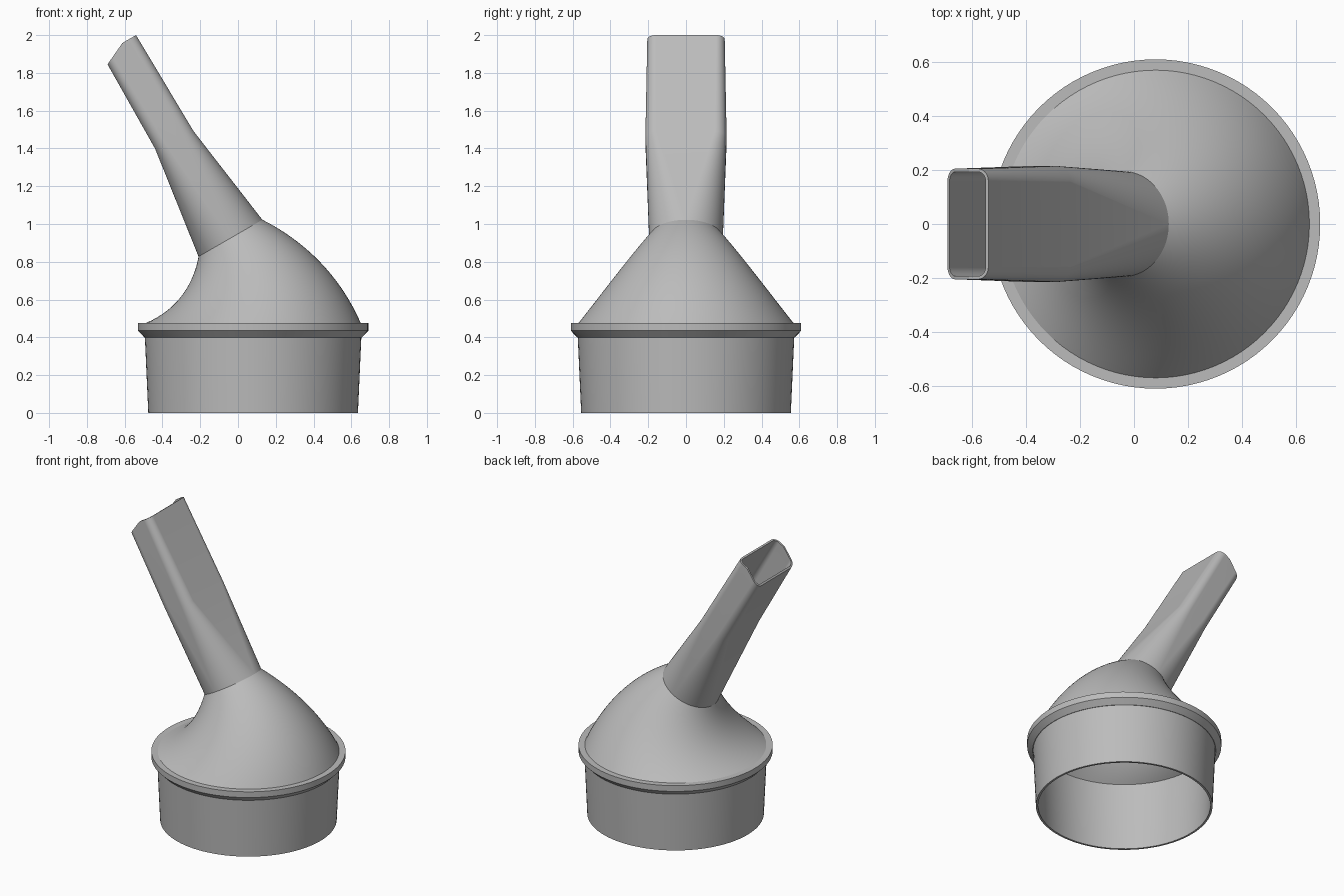
import bpy, bmesh
from math import sin, cos, pi, radians
from mathutils import Vector

cube = bpy.data.objects.get("Cube")
if cube:
    bpy.data.objects.remove(cube, do_unlink=True)

AXIS_X = 0.08    # centre of the round collar
WALL = 0.012
ARC = 24         # steps per quarter turn

grey = bpy.data.materials.new("plain grey")
grey.use_nodes = True
grey.diffuse_color = (0.5, 0.5, 0.5, 1)
grey.node_tree.nodes["Principled BSDF"].inputs["Base Color"].default_value = (0.5, 0.5, 0.5, 1)


def section(x, z, tilt, hu, hv, r, cut=False):
    """Rounded rectangle (or circle) ring, tilted about y."""
    a = radians(tilt)
    across, along = Vector((cos(a), 0, sin(a))), Vector((-sin(a), 0, cos(a)))
    cu, cv = hu - r, hv - r
    flat = []
    for q, (su, sv) in enumerate(((1, 1), (-1, 1), (-1, -1), (1, -1))):
        for i in range(ARC + 1):
            t = (q + i / ARC) * pi / 2
            flat.append((su * cu + r * cos(t), sv * cv + r * sin(t)))
        if q in (0, 2):      # extra point where the tip cut bends
            flat.append((0.35 * cu, sv * hv))
    ring = []
    for u, v in flat:
        drop = min(0, u - 0.35 * cu) * 0.47 if cut else 0
        ring.append(Vector((x, v, z)) + across * u + along * drop)
    return ring


def circle(x, z, tilt, r):
    return section(x, z, tilt, r, r, r)


def loft(name, strips, angle):
    bm = bmesh.new()
    for rings in strips:
        loops = [[bm.verts.new(p) for p in ring] for ring in rings]
        for low, high in zip(loops, loops[1:]):
            n = len(low)
            for i in range(n):
                j = (i + 1) % n
                bm.faces.new((low[i], low[j], high[j], high[i]))
    bmesh.ops.remove_doubles(bm, verts=bm.verts, dist=0.00001)
    mesh = bpy.data.meshes.new(name)
    bm.to_mesh(mesh)
    bm.free()
    obj = bpy.data.objects.new(name, mesh)
    bpy.context.collection.objects.link(obj)
    mesh.materials.append(grey)
    bpy.ops.object.select_all(action='DESELECT')
    obj.select_set(True)
    bpy.context.view_layer.objects.active = obj
    bpy.ops.object.shade_smooth_by_angle(angle=radians(angle))
    return obj


# Collar: thin tapered tube with a chamfered flange
profile = [(0.558, 0.475), (0.558, 0.40), (0.541, 0), (0.555, 0), (0.573, 0.40),
           (0.576, 0.40), (0.61, 0.435), (0.61, 0.475), (0.558, 0.475)]
loft("collar", [[circle(AXIS_X, z, 0, r) for r, z in profile]], 20)


# Dome: circles swept along a bend while shrinking and tilting
def dome_rings(inset, steps=24):
    start, bend, end = Vector((AXIS_X, 0.475)), Vector((0.10, 0.71)), Vector((-0.04, 0.925))
    rings = []
    for k in range(steps + 1):
        t = k / steps
        c = start * (1 - t) ** 2 + bend * 2 * t * (1 - t) + end * t * t
        rings.append(circle(c.x, c.y, 30 * t, 0.57 + (0.195 - 0.57) * t - inset))
    return rings


loft("dome", [dome_rings(0), dome_rings(WALL)[::-1]], 30)


# Spout: round at the dome, rounded rectangle from the middle to the cut tip
def spout_rings(w):
    return [circle(-0.04, 0.925, 30, 0.195 - w),
            section(-0.337, 1.445, 24, 0.112 - w, 0.215 - w, 0.06 - w),
            section(-0.63, 1.948, 30, 0.104 - w, 0.205 - w, 0.045 - w, cut=True)]


spout = loft("spout", [spout_rings(0) + spout_rings(WALL)[::-1]], 20)
normals = spout.modifiers.new("flat panels", 'WEIGHTED_NORMAL')
normals.keep_sharp = True
